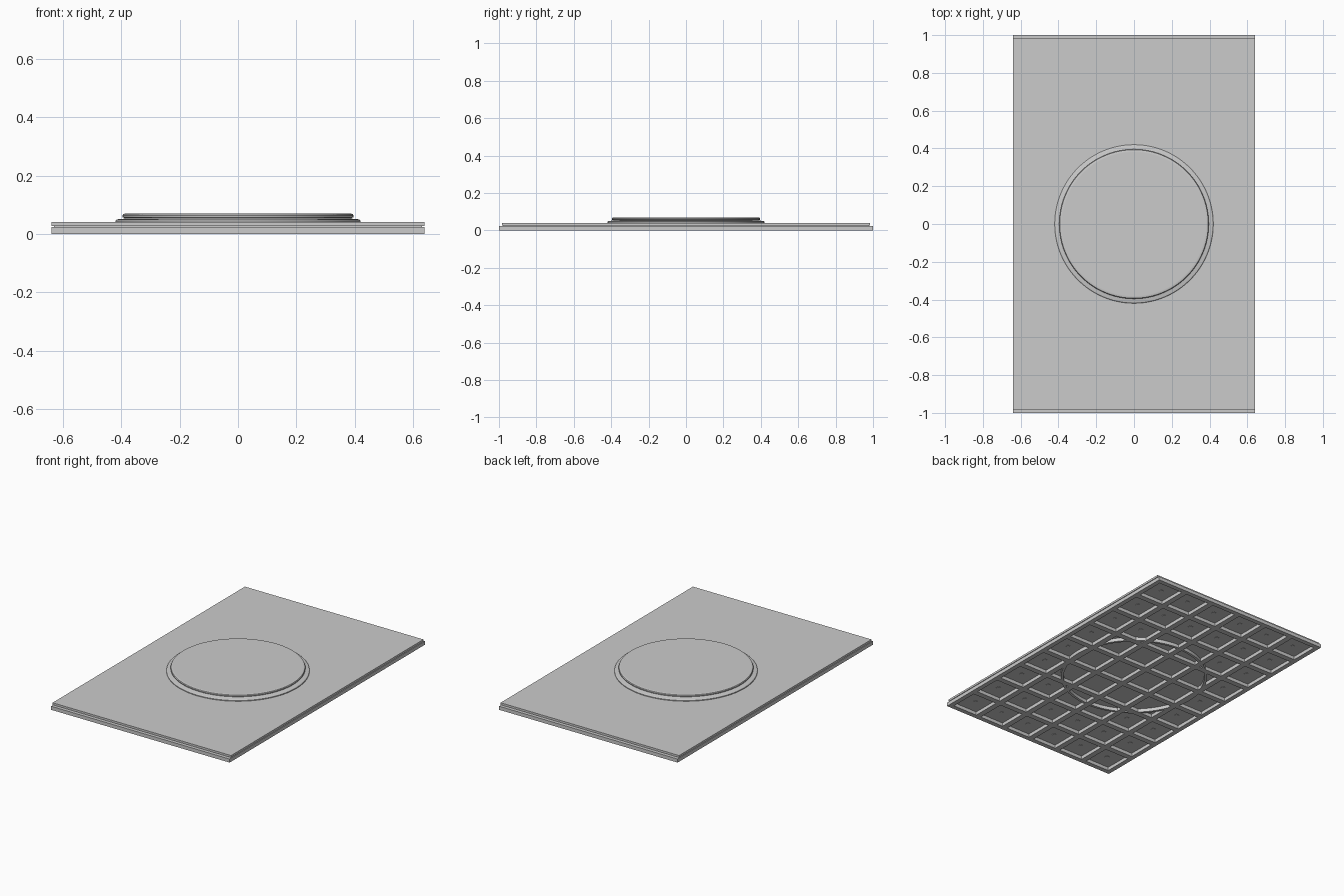
import bpy, bmesh, math
from mathutils import Matrix, Vector

cube = bpy.data.objects.get("Cube")
if cube:
    bpy.data.objects.remove(cube, do_unlink=True)

HALF_X, HALF_Y = 0.64, 1.0
BASE_TOP = 0.022
COLS, ROWS = 6, 9
RIB = 0.036
FRAME = 0.03
RING_R = 0.435

grey = bpy.data.materials.new("plain_grey")
grey.use_nodes = True
colour = (0.6, 0.6, 0.6, 1)
grey.diffuse_color = colour
grey.node_tree.nodes["Principled BSDF"].inputs["Base Color"].default_value = colour


def add_box(bm, lo, hi):
    lo, hi = Vector(lo), Vector(hi)
    matrix = Matrix.Translation((lo + hi) / 2) @ Matrix.Diagonal((*(hi - lo), 1))
    bmesh.ops.create_cube(bm, size=1, matrix=matrix)


def finish(bm, name):
    mesh = bpy.data.meshes.new(name)
    bm.to_mesh(mesh)
    bm.free()
    mesh.materials.append(grey)
    obj = bpy.data.objects.new(name, mesh)
    bpy.context.collection.objects.link(obj)
    return obj


def box(name, lo, hi):
    bm = bmesh.new()
    add_box(bm, lo, hi)
    return finish(bm, name)


def lathe(name, profile, closed=False, steps=96):
    """Spin a radius/height profile round the vertical axis."""
    bm = bmesh.new()
    verts = [bm.verts.new((r, 0, z)) for r, z in profile]
    pairs = list(zip(verts, verts[1:]))
    if closed:
        pairs.append((verts[-1], verts[0]))
    edges = [bm.edges.new(p) for p in pairs]
    bmesh.ops.spin(bm, geom=verts + edges, cent=(0, 0, 0), axis=(0, 0, 1),
                   angle=math.tau, steps=steps, use_duplicate=False)
    bmesh.ops.remove_doubles(bm, verts=bm.verts, dist=0.0001)
    bmesh.ops.recalc_face_normals(bm, faces=bm.faces)
    obj = finish(bm, name)
    bpy.ops.object.select_all(action='DESELECT')
    obj.select_set(True)
    bpy.context.view_layer.objects.active = obj
    bpy.ops.object.shade_smooth_by_angle(angle=math.radians(30))
    return obj


# Top slab, with a recessed core that leaves a thin groove around the edge
box("top_slab", (-HALF_X, -0.985, 0.027), (HALF_X, 0.985, 0.04))
box("slab_core", (-HALF_X + 0.01, -0.975, BASE_TOP), (HALF_X - 0.01, 0.975, 0.027))

# Outer frame of the underside
bm = bmesh.new()
for s in (-1, 1):
    xs = sorted((s * HALF_X, s * (HALF_X - FRAME)))
    ys = sorted((s * HALF_Y, s * (HALF_Y - FRAME)))
    add_box(bm, (xs[0], -HALF_Y, 0), (xs[1], HALF_Y, BASE_TOP + 0.001))
    add_box(bm, (-HALF_X + FRAME, ys[0], 0), (HALF_X - FRAME, ys[1], BASE_TOP + 0.001))
finish(bm, "base_frame")

# Crossing ribs that divide the underside into square pockets
inner_x, inner_y = HALF_X - FRAME / 2, HALF_Y - FRAME / 2
pitch_x, pitch_y = 2 * inner_x / COLS, 2 * inner_y / ROWS
bm = bmesh.new()
for i in range(1, COLS):
    x = -inner_x + i * pitch_x
    add_box(bm, (x - RIB / 2, -inner_y, 0), (x + RIB / 2, inner_y, BASE_TOP + 0.001))
for j in range(1, ROWS):
    y = -inner_y + j * pitch_y
    add_box(bm, (-inner_x, y - RIB / 2, 0), (inner_x, y + RIB / 2, BASE_TOP + 0.001))
finish(bm, "base_ribs")

# Small studs in the pockets outside the circular rib
bm = bmesh.new()
for i in range(COLS):
    for j in range(ROWS):
        x = -inner_x + (i + 0.5) * pitch_x
        y = -inner_y + (j + 0.5) * pitch_y
        if math.hypot(x, y) > RING_R + 0.05:
            add_box(bm, (x - 0.01, y - 0.01, BASE_TOP - 0.002),
                    (x + 0.01, y + 0.01, BASE_TOP + 0.001))
finish(bm, "pocket_studs")

# Circular rib under the raised disc
r0, r1 = RING_R - 0.008, RING_R + 0.008
lathe("circular_rib", [(r0, 0), (r1, 0), (r1, BASE_TOP + 0.001),
                       (r0, BASE_TOP + 0.001)], closed=True)

# Raised disc with a rounded foot, narrow waist and rounded rim
lathe("raised_disc", [
    (0.42, 0.039), (0.42, 0.045), (0.416, 0.049), (0.408, 0.051),
    (0.392, 0.052), (0.388, 0.054), (0.395, 0.057), (0.396, 0.063),
    (0.393, 0.068), (0.387, 0.07), (0.38, 0.07), (0, 0.07)])
